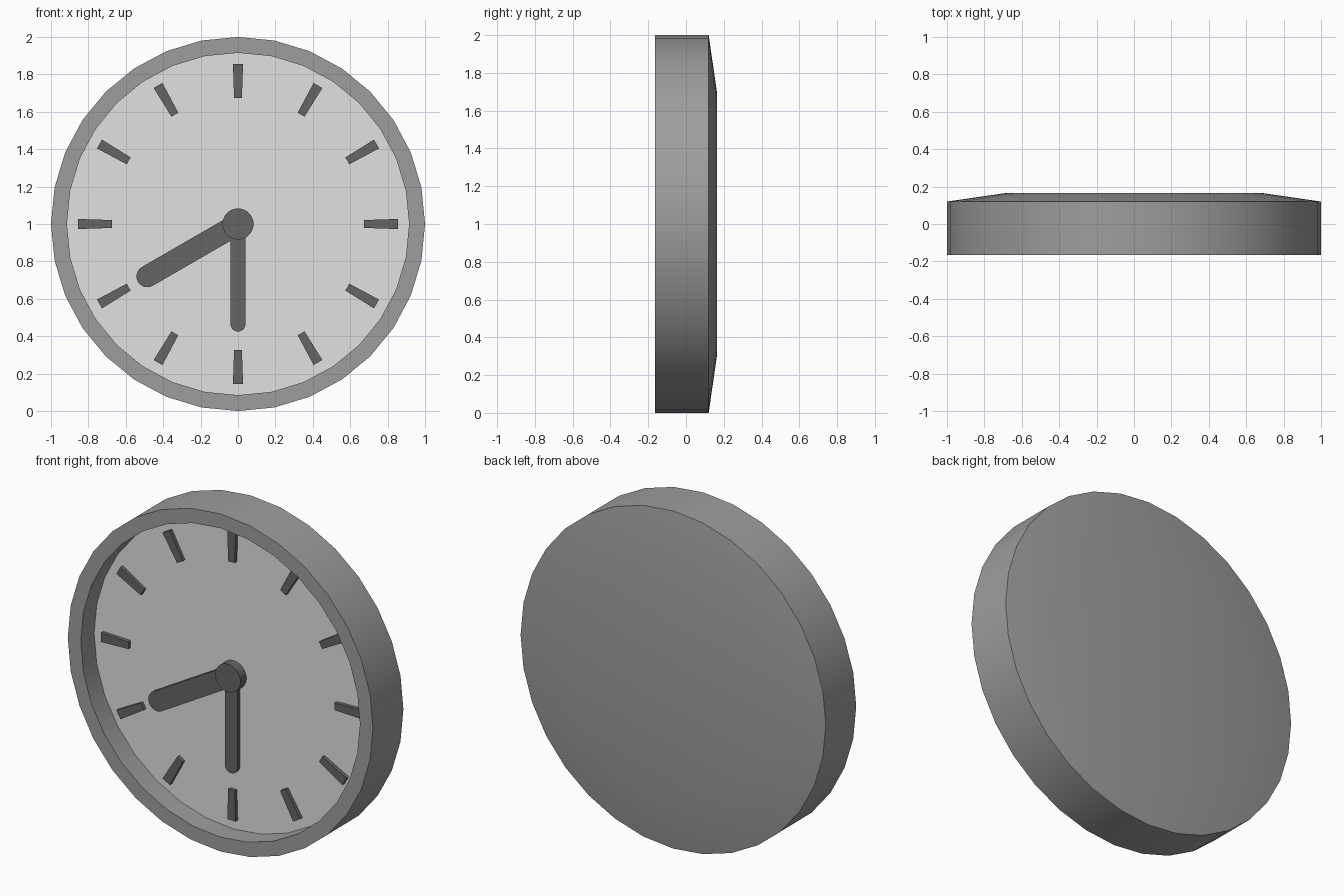
import bpy, bmesh, math
from mathutils import Matrix

if "Cube" in bpy.data.objects:
    bpy.data.objects.remove(bpy.data.objects["Cube"])

SIDES = 32
FACE_Y = -0.04


def material(name, v):
    m = bpy.data.materials.new(name)
    m.diffuse_color = (v, v, v, 1)
    m.use_nodes = True
    m.node_tree.nodes["Principled BSDF"].inputs["Base Color"].default_value = m.diffuse_color
    return m


CASE = material("mid grey", 0.34)
DIAL = material("pale grey", 0.75)
DARK = material("dark grey", 0.13)


def finish(name, bm, mat, smooth=True):
    bmesh.ops.recalc_face_normals(bm, faces=bm.faces)
    me = bpy.data.meshes.new(name)
    bm.to_mesh(me)
    bm.free()
    me.materials.append(mat)
    ob = bpy.data.objects.new(name, me)
    ob.location.z = 1
    bpy.context.collection.objects.link(ob)
    if smooth:
        bpy.ops.object.select_all(action='DESELECT')
        ob.select_set(True)
        bpy.context.view_layer.objects.active = ob
        bpy.ops.object.shade_smooth_by_angle(angle=math.radians(30))
    return ob


def ring(bm, r, y, n=SIDES):
    return [bm.verts.new((r * math.sin(2 * math.pi * i / n), y,
                          r * math.cos(2 * math.pi * i / n))) for i in range(n)]


def plate(name, outline, front, back, turn=0, smooth=True):
    """Extrude an (x, z) outline through y, then turn it clockwise as seen from the front."""
    bm = bmesh.new()
    a = [bm.verts.new((x, front, z)) for x, z in outline]
    b = [bm.verts.new((x, back, z)) for x, z in outline]
    bm.faces.new(a)
    bm.faces.new(b)
    n = len(a)
    for i in range(n):
        bm.faces.new((a[i], a[(i + 1) % n], b[(i + 1) % n], b[i]))
    bm.transform(Matrix.Rotation(math.radians(turn), 4, 'Y'))
    return finish(name, bm, DARK, smooth)


# Case: lathed rim, side wall and shallow bevelled back
bm = bmesh.new()
profile = [(0.915, FACE_Y), (0.915, -0.165), (1, -0.165), (1, 0.12), (0.69, 0.165)]
rings = [ring(bm, r, y) for r, y in profile]
for a, b in zip(rings, rings[1:]):
    for i in range(SIDES):
        j = (i + 1) % SIDES
        bm.faces.new((a[i], a[j], b[j], b[i]))
bm.faces.new(rings[-1])
finish("case", bm, CASE)

# Dial
bm = bmesh.new()
bm.faces.new(reversed(ring(bm, 0.915, FACE_Y)))
dial = finish("dial", bm, DIAL, False)
if dial.data.polygons[0].normal.y > 0:
    dial.data.flip_normals()

# Hour marks, slightly tapered towards the middle
mark = [(-0.021, 0.675), (0.021, 0.675), (0.027, 0.855), (-0.027, 0.855)]
for h in range(12):
    plate(f"hour_mark_{h + 1}", mark, -0.062, -0.035, 30 * (h + 1), False)


# Hands with round tips
def hand(name, half, length, turn):
    pts = [(half * math.cos(math.pi * i / 12), length + half * math.sin(math.pi * i / 12))
           for i in range(13)]
    plate(name, [(-half, 0), (half, 0)] + pts, -0.064, -0.035, turn)


hand("hour_hand", 0.058, 0.56, 240)
hand("minute_hand", 0.04, 0.535, 180)

# Hub
hub = [(0.083 * math.sin(2 * math.pi * i / SIDES), 0.083 * math.cos(2 * math.pi * i / SIDES))
       for i in range(SIDES)]
plate("hub", hub, -0.095, -0.035)
